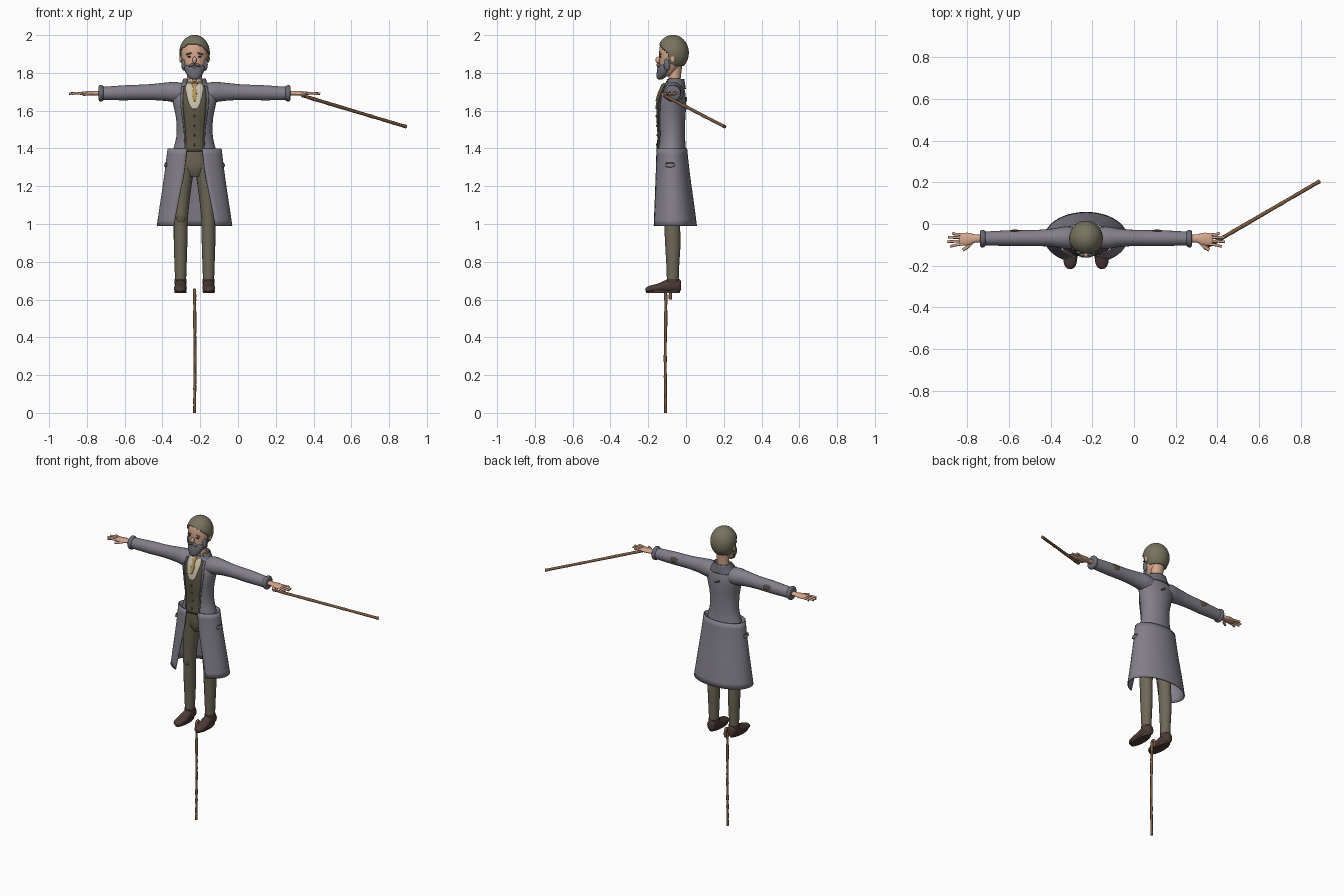
import bpy, bmesh, math, random
from mathutils import Vector

random.seed(4)
if "Cube" in bpy.data.objects:
    bpy.data.objects.remove(bpy.data.objects["Cube"])

CX = -0.23  # the figure stands left of the origin


def material(name, hex_code):
    def lin(i):
        c = int(hex_code[i:i + 2], 16) / 255
        return c / 12.92 if c < 0.04 else ((c + 0.055) / 1.055) ** 2.4
    col = (lin(0), lin(2), lin(4), 1)
    m = bpy.data.materials.new(name)
    m.use_nodes = True
    m.diffuse_color = col
    m.node_tree.nodes["Principled BSDF"].inputs["Base Color"].default_value = col
    return m


coat = material("coat grey", "837F8A")
trouser = material("trouser olive", "6E6857")
vest = material("waistcoat olive", "5C5645")
hair = material("hair grey", "77735F")
skin = material("skin", "D6A88E")
leather = material("shoe brown", "4C3B36")
wood = material("wood", "7A5C42")
slate = material("slate grey", "6B6B74")
cream = material("shirt cream", "C9C0AB")
gold = material("tie gold", "B59450")


def finish(name, bm, mat, solid=0, angle=50):
    bmesh.ops.recalc_face_normals(bm, faces=bm.faces)
    me = bpy.data.meshes.new(name)
    bm.to_mesh(me)
    bm.free()
    me.materials.append(mat)
    me.polygons.foreach_set("use_smooth", [True] * len(me.polygons))
    me.set_sharp_from_angle(angle=math.radians(angle))
    ob = bpy.data.objects.new(name, me)
    bpy.context.collection.objects.link(ob)
    if solid:
        mod = ob.modifiers.new("thickness", 'SOLIDIFY')
        mod.thickness, mod.offset = solid, 0
    return ob


def resample(sec, k=3):
    # smooth interpolation between listed cross-sections
    v = [Vector(s) for s in sec]
    out = []
    for i in range(len(v) - 1):
        a, b, c, d = v[max(i - 1, 0)], v[i], v[i + 1], v[min(i + 2, len(v) - 1)]
        for j in range(k):
            t = j / k
            out.append(0.5 * (2 * b + (c - a) * t + (2 * a - 5 * b + 4 * c - d) * t * t
                              + (3 * b - a - 3 * c + d) * t ** 3))
    return out + [v[-1]]


def strips(bm, rings, closed):
    for r, q in zip(rings, rings[1:]):
        n = len(r)
        for i in range(n if closed else n - 1):
            j = (i + 1) % n
            bm.faces.new((r[i], r[j], q[j], q[i]))


def loft(name, mat, axis, sections, side=1, n=20):
    # sections: position, two radii, two centre coordinates
    bm, rings = bmesh.new(), []
    for t, a, b, ca, cb in resample(sections):
        ring = []
        for i in range(n):
            u = math.tau * i / n
            p, q = ca + a * math.cos(u), cb + b * math.sin(u)
            co = {'X': (t * side, p, q), 'Y': (p * side, t, q), 'Z': (p * side, q, t)}[axis]
            ring.append(bm.verts.new((co[0] + CX, co[1], co[2])))
        rings.append(ring)
    strips(bm, rings, True)
    bm.faces.new(rings[0])
    bm.faces.new(rings[-1])
    return finish(name, bm, mat)


def open_wrap(name, mat, sections, thick, n=36):
    # cloth wrapped round the body and open at the front: z, rx, ry, cy, half gap
    bm, rings = bmesh.new(), []
    for z, rx, ry, cy, gap in resample(sections):
        a = math.asin(gap / rx)
        us = [a + (math.tau - 2 * a) * i / n for i in range(n + 1)]
        rings.append([bm.verts.new((CX + rx * math.sin(u), cy - ry * math.cos(u), z)) for u in us])
    strips(bm, rings, False)
    return finish(name, bm, mat, thick)


def blob(name, mat, loc, scale, rot=0):
    bm = bmesh.new()
    bmesh.ops.create_uvsphere(bm, u_segments=20, v_segments=12, radius=1)
    ob = finish(name, bm, mat)
    ob.location = (loc[0] + CX, loc[1], loc[2])
    ob.scale, ob.rotation_euler = scale, (0, rot, 0)
    return ob


def tube(name, mat, pts, r, rough=0.0, steps=1):
    cu = bpy.data.curves.new(name, 'CURVE')
    cu.dimensions, cu.bevel_depth, cu.bevel_resolution, cu.use_fill_caps = '3D', r, 2, True
    path = [Vector(pts[0])]
    for a, b in zip(pts, pts[1:]):
        path += [Vector(a).lerp(Vector(b), (i + 1) / steps) for i in range(steps)]
    sp = cu.splines.new('POLY')
    sp.points.add(len(path) - 1)
    for p, co in zip(sp.points, path):
        p.co = (*co, 1)
        p.radius = 1 + random.uniform(-rough, rough)
    sp.use_smooth = True
    cu.materials.append(mat)
    ob = bpy.data.objects.new(name, cu)
    bpy.context.collection.objects.link(ob)
    return ob


# Torso of the coat
TORSO = [(1.39, .115, .076, 0, -.076), (1.46, .097, .07, 0, -.075), (1.55, .097, .073, 0, -.077),
         (1.62, .11, .075, 0, -.075), (1.68, .122, .068, 0, -.07), (1.72, .105, .056, 0, -.066),
         (1.745, .07, .046, 0, -.064), (1.757, .045, .036, 0, -.062)]
loft("coat_torso", coat, 'Z', TORSO, n=32)


def chest_y(x, z):
    rs = resample(TORSO)
    for a, b in zip(rs, rs[1:]):
        if z <= b[0]:
            break
    s = a.lerp(b, min(max((z - a[0]) / (b[0] - a[0]), 0), 1))
    return s[4] - s[2] * math.sqrt(max(0, 1 - (x / s[1]) ** 2))


def panel(name, mat, rows, off, cols=8):
    # cloth plate following the chest: rows of z, left x, right x
    bm, rings = bmesh.new(), []
    for z, l, r in resample(rows, 4):
        xs = [l + (r - l) * i / cols for i in range(cols + 1)]
        rings.append([bm.verts.new((CX + x, chest_y(x, z) - off, z)) for x in xs])
    strips(bm, rings, False)
    return finish(name, bm, mat, .006)


def even(*rows):
    return [(z, -w, w) for z, w in rows]


# Waistcoat, shirt, tie, buttons
panel("waistcoat", vest, even((1.385, .046), (1.5, .05), (1.6, .06), (1.68, .064), (1.735, .055)), .003)
panel("shirt_front", cream, even((1.61, .012), (1.64, .03), (1.71, .046), (1.745, .04)), .008)
panel("tie", gold, even((1.65, .004), (1.69, .012), (1.72, .007), (1.742, .017)), .013)
for z in (1.42, 1.47, 1.52, 1.57):
    blob("waistcoat_button", leather, (0, chest_y(0, z) - .007, z), (.006, .004, .006))
for s in (-1, 1):
    panel("lapel", slate, [(z, s * a, s * b) for z, a, b in
          ((1.39, .044, .052), (1.5, .049, .057), (1.64, .062, .074), (1.73, .055, .068))], .007, 3)

# Coat skirt, collars
open_wrap("coat_skirt", coat, [(1.4, .14, .08, -.077, .04), (1.27, .156, .09, -.073, .055),
          (1.12, .178, .107, -.069, .085), (.99, .197, .122, -.067, .11)], .006)
open_wrap("coat_collar", slate, [(1.715, .09, .058, -.062, .055), (1.74, .068, .052, -.06, .045),
          (1.768, .056, .045, -.058, .038)], .007)
open_wrap("shirt_collar", cream, [(1.73, .05, .043, -.062, .004), (1.75, .046, .04, -.06, .006),
          (1.768, .047, .041, -.06, .014)], .004)
open_wrap("collar_band", gold, [(1.748, .049, .044, -.061, .001), (1.757, .049, .044, -.061, .001)], .003)
blob("back_tear", vest, (0, .0, 1.66), (.022, .006, .006), .5)

# Hips
loft("trouser_hips", trouser, 'Z', [(1.25, .04, .04, 0, -.075), (1.3, .1, .06, 0, -.075),
     (1.38, .108, .066, 0, -.075), (1.425, .104, .066, 0, -.075)])

for s in (-1, 1):
    side = "left" if s > 0 else "right"
    # Sleeve, cuff and elbow patch
    loft(side + "_sleeve", coat, 'X', [(.04, .05, .05, -.066, 1.69), (.1, .054, .054, -.066, 1.698),
         (.16, .044, .048, -.066, 1.7), (.25, .038, .041, -.067, 1.698), (.36, .038, .04, -.068, 1.695),
         (.46, .034, .036, -.069, 1.692), (.5, .034, .035, -.07, 1.692)], s)
    loft(side + "_cuff", slate, 'X', [(.482, .035, .037, -.07, 1.692), (.49, .041, .042, -.07, 1.692),
         (.502, .042, .043, -.07, 1.692), (.508, .034, .034, -.07, 1.692)], s)
    blob(side + "_elbow_patch", vest, (s * .34, -.033, 1.7), (.03, .006, .019))
    # Hand
    loft(side + "_palm", skin, 'X', [(.49, .02, .014, -.07, 1.692), (.53, .019, .012, -.07, 1.692),
         (.56, .03, .012, -.072, 1.692), (.6, .029, .009, -.074, 1.691), (.607, .02, .005, -.074, 1.691)], s, 14)
    for y, tip, out in ((-.096, .65, -.012), (-.081, .665, -.004), (-.066, .662, .003), (-.052, .64, .008)):
        tube(side + "_finger", skin, [(CX + s * .59, y, 1.691), (CX + s * .63, y + out * .5, 1.693),
             (CX + s * tip, y + out, 1.69)], .0065)
    tube(side + "_thumb", skin, [(CX + s * .54, -.08, 1.69), (CX + s * .565, -.108, 1.688),
         (CX + s * .59, -.125, 1.686)], .008)
    # Leg and shoe
    loft(side + "_leg", trouser, 'Z', [(.69, .029, .031, .074, -.07), (.78, .032, .034, .074, -.07),
         (.9, .036, .041, .074, -.07), (1.02, .037, .042, .073, -.074), (1.15, .043, .048, .066, -.075),
         (1.28, .05, .056, .055, -.075), (1.37, .05, .06, .05, -.075)], s)
    loft(side + "_shoe", leather, 'Y', [(-.027, .012, .02, .074, .675), (-.035, .025, .034, .074, .674),
         (-.07, .03, .038, .074, .676), (-.105, .03, .033, .074, .671), (-.15, .034, .023, .075, .661),
         (-.19, .03, .018, .076, .656), (-.21, .018, .012, .076, .652), (-.215, .006, .005, .076, .651)], s)
    loft(side + "_shoe_sole", leather, 'Z', [(.635, .031, .088, .075, -.122), (.648, .033, .092, .075, -.122)], s)
    loft(side + "_shoe_collar", leather, 'Z', [(.68, .031, .034, .074, -.07), (.71, .032, .034, .074, -.07)], s)
    # Pocket flap
    blob(side + "_pocket_flap", coat, (s * .152, -.085, 1.31), (.009, .026, .011))
    blob(side + "_pocket_opening", vest, (s * .152, -.085, 1.322), (.006, .024, .004))
    # Ear, eye and brow
    blob(side + "_ear", skin, (s * .073, -.07, 1.875), (.008, .013, .02))
    blob(side + "_eye", leather, (s * .026, -.134, 1.886), (.012, .006, .005))
    blob(side + "_eyebrow", hair, (s * .028, -.135, 1.902), (.019, .008, .005), s * .25)
    blob(side + "_moustache", slate, (s * .015, -.145, 1.842), (.019, .011, .007), s * .4)
    blob(side + "_sideburn", slate, (s * .056, -.1, 1.845), (.014, .018, .034))
blob("knee_patch", vest, (-.073, -.112, 1.03), (.022, .007, .024))

# Head and neck
loft("neck", skin, 'Z', [(1.72, .042, .034, 0, -.06), (1.77, .039, .032, 0, -.06),
     (1.85, .042, .036, 0, -.055)])
loft("head", skin, 'Z', [(1.782, .02, .018, 0, -.11), (1.795, .038, .038, 0, -.1), (1.83, .057, .056, 0, -.084),
     (1.87, .068, .066, 0, -.075), (1.91, .072, .072, 0, -.07), (1.95, .064, .066, 0, -.069),
     (1.98, .038, .042, 0, -.069), (1.99, .01, .01, 0, -.069)], n=24)
blob("nose", skin, (0, -.148, 1.868), (.011, .014, .018))
loft("beard", slate, 'Z', [(1.766, .014, .012, 0, -.137), (1.775, .03, .022, 0, -.133),
     (1.8, .047, .038, 0, -.117), (1.825, .056, .048, 0, -.103), (1.842, .05, .042, 0, -.1)])
blob("lower_lip", skin, (0, -.148, 1.829), (.013, .006, .004))

# Hair shell with the face cut away
bm = bmesh.new()
bmesh.ops.create_uvsphere(bm, u_segments=40, v_segments=30, radius=1)
for v in bm.verts:
    v.co = (CX + v.co.x * .078, -.069 + v.co.y * .081, 1.906 + v.co.z * .092)


def is_face(f):
    c = f.calc_center_median()
    front = -.088 - max(0, c.z - 1.9) * .95 - .12 * (c.x - CX)
    return c.y < front or c.z < 1.838


bmesh.ops.delete(bm, geom=[f for f in bm.faces if is_face(f)], context='FACES')
finish("hair", bm, hair, .006)

# Wand in the left hand
tube("wand", wood, [(.34, -.115, 1.68), (.89, .205, 1.515)], .009, .12, 24)
blob("wand_grip", wood, (.575, -.112, 1.682), (.014, .012, .012))

# Walking stick with hooked handle
tube("walking_stick", wood, [(CX, -.108, 0), (CX + .003, -.11, .3), (CX, -.106, .62)], .008, .15, 14)
tube("stick_handle", wood, [(CX, -.108, .6), (CX, -.108, .635), (CX, -.102, .65), (CX, -.09, .652),
     (CX, -.082, .64), (CX, -.083, .6)], .0085, .1, 2)
